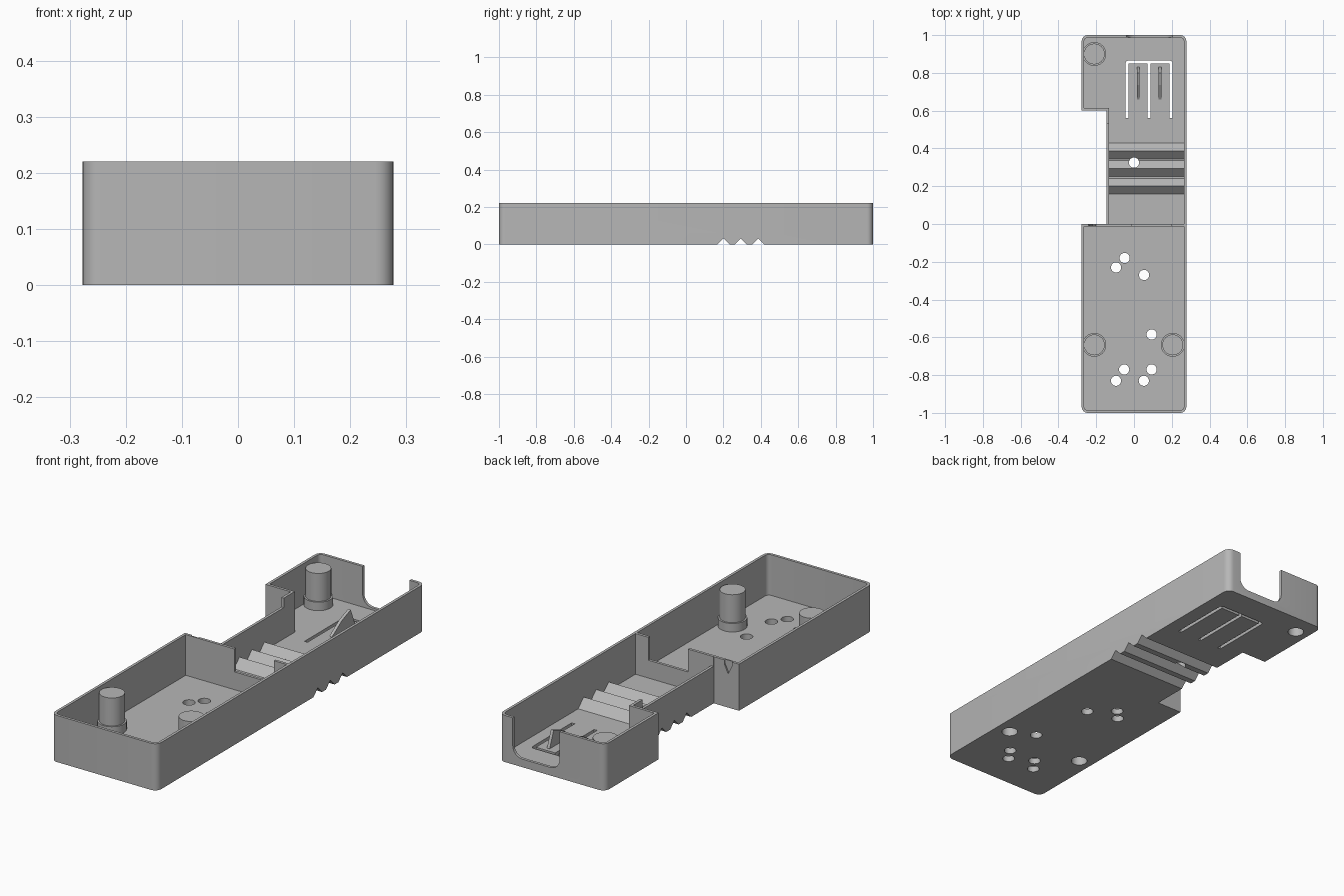
import bpy, bmesh, math

if "Cube" in bpy.data.objects:
    bpy.data.objects.remove(bpy.data.objects["Cube"], do_unlink=True)

grey = bpy.data.materials.new("plain grey")
grey.use_nodes = True
grey.diffuse_color = (0.47, 0.47, 0.47, 1)
grey.node_tree.nodes["Principled BSDF"].inputs["Base Color"].default_value = grey.diffuse_color

W, H, WALL, FLOOR = 0.277, 0.22, 0.013, 0.028


def prism(name, pts, lo, hi, axis="z", radius=0, corner=None):
    """Extrude a 2D outline along an axis, rounding the chosen corners."""
    place = {"x": lambda p, d: (d, p[0], p[1]),
             "y": lambda p, d: (p[0], d, p[1]),
             "z": lambda p, d: (p[0], p[1], d)}[axis]
    bm = bmesh.new()
    a = [bm.verts.new(place(p, lo)) for p in pts]
    b = [bm.verts.new(place(p, hi)) for p in pts]
    bm.faces.new(a)
    bm.faces.new(b)
    n = len(pts)
    for i in range(n):
        j = (i + 1) % n
        bm.faces.new((a[i], a[j], b[j], b[i]))
    bmesh.ops.recalc_face_normals(bm, faces=bm.faces)
    if radius:
        bm.edges.ensure_lookup_table()
        edges = [bm.edges.get((a[i], b[i])) for i in range(n) if corner(*pts[i])]
        bmesh.ops.bevel(bm, geom=edges, offset=radius, segments=6,
                        profile=0.5, affect="EDGES")
    me = bpy.data.meshes.new(name)
    bm.to_mesh(me)
    bm.free()
    ob = bpy.data.objects.new(name, me)
    bpy.context.collection.objects.link(ob)
    me.materials.append(grey)
    return ob


def box(name, x0, x1, y0, y1, z0, z1):
    return prism(name, [(x0, y0), (x1, y0), (x1, y1), (x0, y1)], z0, z1)


def disc(name, x, y, r, z0, z1, n=32):
    ring = [(x + r * math.cos(2 * math.pi * i / n),
             y + r * math.sin(2 * math.pi * i / n)) for i in range(n)]
    return prism(name, ring, z0, z1)


def combine(target, tool, operation):
    mod = target.modifiers.new(operation, "BOOLEAN")
    mod.operation, mod.object, mod.solver = operation, tool, "EXACT"
    bpy.context.view_layer.objects.active = target
    bpy.ops.object.modifier_apply(modifier=mod.name)
    bpy.data.objects.remove(tool, do_unlink=True)


def cut(tool):
    combine(tray, tool, "DIFFERENCE")


def add(tool):
    combine(tray, tool, "UNION")


# Outer block with the narrow neck
NECK, STEP = -0.145, 0.6
outer = [(-W, -1), (W, -1), (W, 1), (-W, 1), (-W, STEP), (NECK, STEP), (NECK, 0), (-W, 0)]
tray = prism("tray", outer, 0, H, radius=0.032, corner=lambda x, y: abs(y) == 1)

# Front compartment, then the joined neck and rear compartment
I, E, N = W - WALL, 1 - WALL, NECK + WALL
cut(prism("front_cavity", [(-I, -E), (I, -E), (I, -WALL), (-I, -WALL)], FLOOR, 0.3,
          radius=0.02, corner=lambda x, y: y == -E))
rear = [(N, 0), (I, 0), (I, E), (-I, E), (-I, STEP + WALL), (N, STEP + WALL)]
cut(prism("rear_cavity", rear, FLOOR, 0.3, radius=0.02, corner=lambda x, y: y == E))

# Openings in the cross wall, rear wall and lowered neck wall
cut(box("passage", -0.01, 0.197, -0.05, 0.05, 0.112, 0.3))
cut(prism("rear_opening", [(-0.04, 0.038), (0.205, 0.038), (0.205, 0.3), (-0.04, 0.3)],
          0.96, 1.1, "y", 0.05, lambda x, z: z < 0.1))
cut(box("neck_lowering", NECK - 0.02, N + 0.005, 0.001, 0.53, 0.175, 0.3))
cut(prism("latch_groove", [(-0.24, 0.3), (-0.24, 0.2), (-0.22, 0.16), (-0.2, 0.2), (-0.2, 0.3)],
          -0.007, 0.05, "y"))

# Folded floor: ridges above, matching grooves below
PEAKS = (0.2, 0.293, 0.386)
for y in PEAKS:
    add(prism("ridge", [(y - 0.042, 0.012), (y + 0.042, 0.012), (y + 0.042, FLOOR),
                        (y, 0.068), (y - 0.042, FLOOR)], N - 0.005, I + 0.005, "x"))
for y in PEAKS:
    cut(prism("groove", [(y - 0.037, -0.005), (y + 0.037, -0.005), (y, 0.032)], -0.4, 0.4, "x"))

# Screw posts with collars, bored from below
for x, y in ((-0.21, 0.9), (-0.21, -0.64), (0.205, -0.64)):
    add(disc("collar", x, y, 0.063, 0.01, 0.068))
    add(disc("post", x, y, 0.055, 0.01, 0.2))
    cut(disc("bore", x, y, 0.036, -0.1, 0.1))

# Round holes through the floor
for x, y in ((-0.095, -0.23), (-0.05, -0.18), (0.053, -0.27), (0.093, -0.585), (-0.052, -0.77),
             (-0.095, -0.83), (0.052, -0.83), (0.093, -0.77), (0, 0.325)):
    cut(disc("hole", x, y, 0.027, -0.1, 0.12, 24))

# Comb-shaped slot that frees two spring fingers
X0, X1, M, S, Y0, Y1, YB = -0.045, 0.205, 0.08, 0.008, 0.56, 0.865, 0.85
comb = [(X0, Y0), (X0 + 2 * S, Y0), (X0 + 2 * S, YB), (M - S, YB), (M - S, Y0), (M + S, Y0),
        (M + S, YB), (X1 - 2 * S, YB), (X1 - 2 * S, Y0), (X1, Y0), (X1, Y1), (X0, Y1)]
cut(prism("comb_slot", comb, -0.1, 0.1, radius=0.015, corner=lambda x, y: y == Y1))

# Press fins on the fingers
for i, x in enumerate((0.022, 0.138)):
    profile = [(0.66, 0.02), (0.66, 0.03), (0.735, 0.08), (0.8, 0.105), (0.83, 0.03), (0.83, 0.02)]
    prism(f"press_fin_{i + 1}", profile, x - 0.007, x + 0.007, "x")

# Smooth the rounded parts, keep the edges sharp
bpy.ops.object.select_all(action="DESELECT")
tray.select_set(True)
bpy.context.view_layer.objects.active = tray
bpy.ops.object.shade_smooth_by_angle(angle=math.radians(30))
